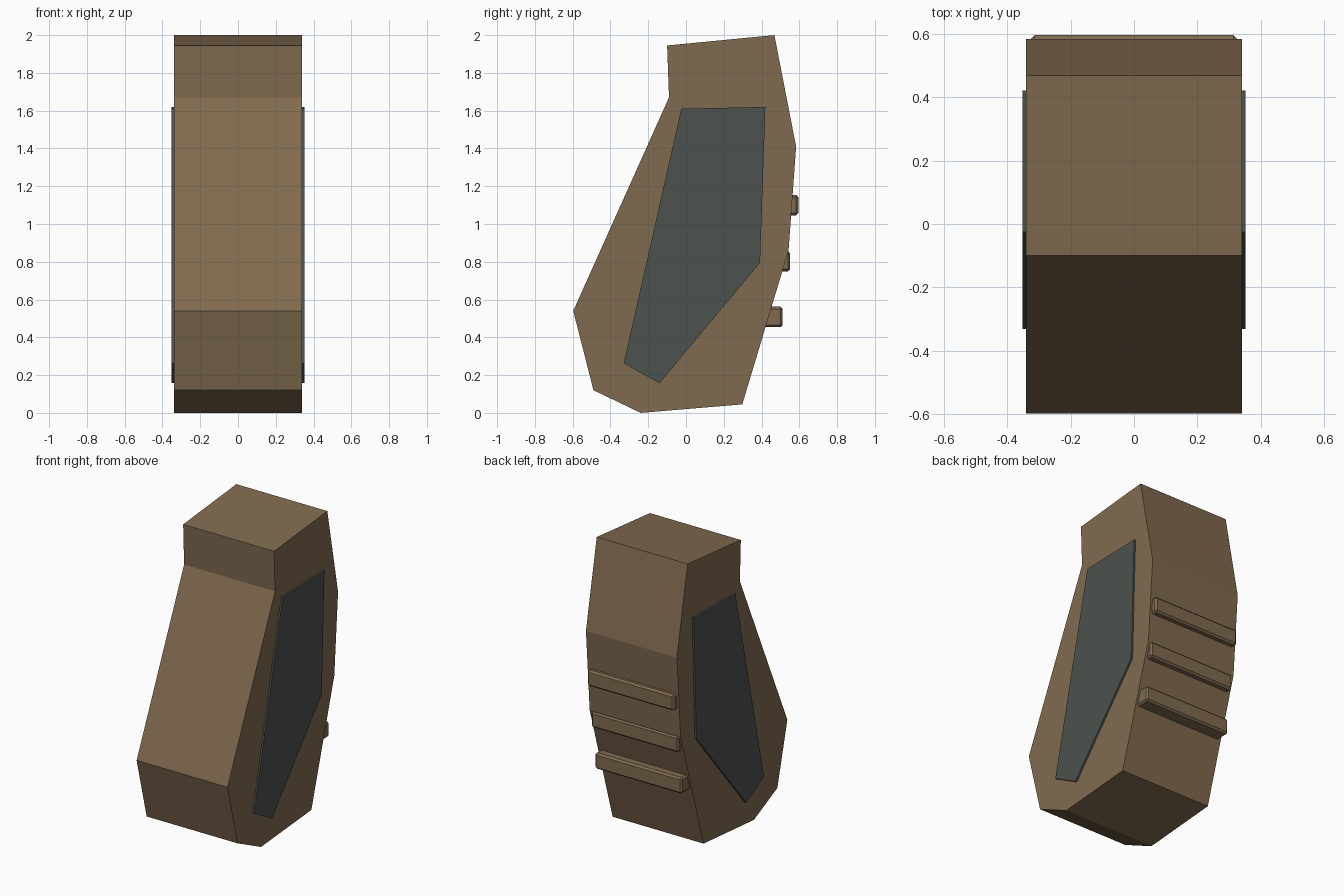
import bpy, bmesh

if "Cube" in bpy.data.objects:
    bpy.data.objects.remove(bpy.data.objects["Cube"])


def make_material(name, rgb):
    m = bpy.data.materials.new(name)
    m.diffuse_color = (*rgb, 1.0)
    m.use_nodes = True
    m.node_tree.nodes["Principled BSDF"].inputs["Base Color"].default_value = m.diffuse_color
    return m


tan = make_material("tan_brown", (0.215, 0.145, 0.078))
slate = make_material("dark_slate", (0.072, 0.084, 0.077))


def finish(name, bm, mat):
    bmesh.ops.recalc_face_normals(bm, faces=bm.faces)
    me = bpy.data.meshes.new(name)
    bm.to_mesh(me)
    bm.free()
    me.materials.append(mat)
    ob = bpy.data.objects.new(name, me)
    bpy.context.collection.objects.link(ob)
    return ob


def extrude_profile(name, profile, x0, x1, mat):
    """Extrude a (y, z) side profile from x0 to x1."""
    bm = bmesh.new()
    face = bm.faces.new([bm.verts.new((x0, y, z)) for y, z in profile])
    geom = bmesh.ops.extrude_face_region(bm, geom=[face])["geom"]
    verts = [g for g in geom if isinstance(g, bmesh.types.BMVert)]
    bmesh.ops.translate(bm, verts=verts, vec=(x1 - x0, 0, 0))
    return finish(name, bm, mat)


# Faceted main body
HALF = 0.34
body_profile = [(-0.10, 1.945), (0.468, 2.0), (0.583, 1.41), (0.543, 0.86),
                (0.298, 0.045), (-0.24, 0.0), (-0.49, 0.12),
                (-0.597, 0.54), (-0.09, 1.67)]
extrude_profile("body", body_profile, -HALF, HALF, tan)

# Raised dark panels on both sides
panel_profile = [(-0.025, 1.61), (0.42, 1.62), (0.392, 0.795),
                 (-0.14, 0.157), (-0.33, 0.262)]
for side, s in (("right", 1), ("left", -1)):
    extrude_profile(side + "_side_panel", panel_profile,
                    s * (HALF - 0.01), s * (HALF + 0.012), slate)

# Three bevelled grip ribs across the back
for i, (y_out, z) in enumerate([(0.595, 1.10), (0.551, 0.803), (0.512, 0.508)]):
    bm = bmesh.new()
    bmesh.ops.create_cube(bm, size=1)
    bmesh.ops.scale(bm, vec=(0.65, 0.12, 0.108), verts=bm.verts)
    bmesh.ops.translate(bm, vec=(0, y_out - 0.06, z), verts=bm.verts)
    bmesh.ops.bevel(bm, geom=bm.edges[:], offset=0.012, segments=1, affect='EDGES')
    finish(f"grip_rib_{i + 1}", bm, tan)
